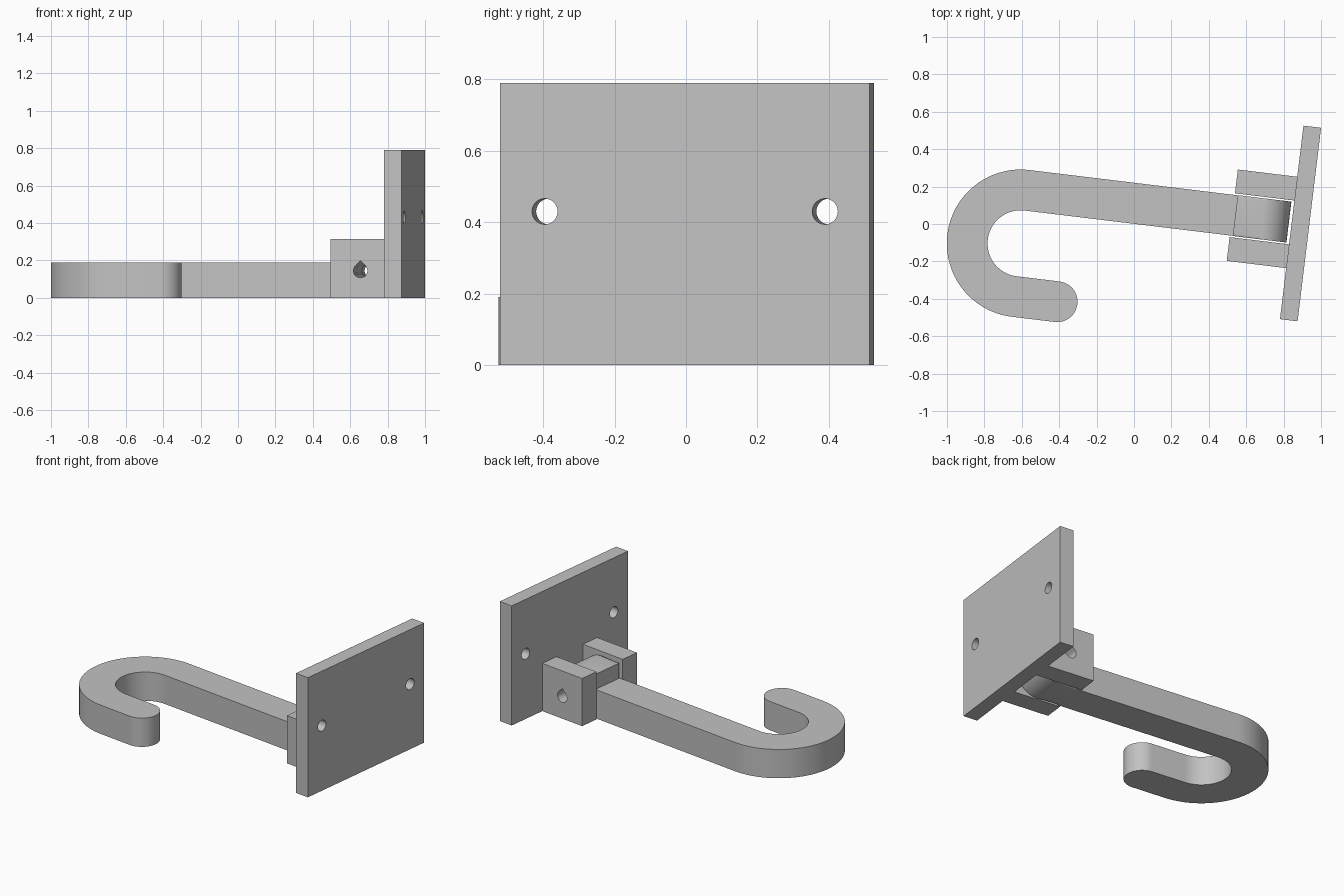
import bpy, bmesh
from math import radians, sin, cos, sqrt
from mathutils import Matrix

old = bpy.data.objects.get("Cube")
if old:
    bpy.data.objects.remove(old, do_unlink=True)

grey = bpy.data.materials.new("plain_grey")
grey.use_nodes = True
colour = (0.54, 0.54, 0.54, 1)
grey.diffuse_color = colour
grey.node_tree.nodes["Principled BSDF"].inputs["Base Color"].default_value = colour

TURN = Matrix.Rotation(radians(-6.92), 4, 'Z')  # whole hook is turned a little
MID = 0.11                                      # centre line of the arm
PIN_X, PIN_Z = 0.676, 0.145                     # hinge axis

# maps a flat profile point and a depth to a position
PLACE = {
    'X': lambda p, d: (d, p[0], p[1]),
    'Y': lambda p, d: (p[0], d, p[1]),
    'Z': lambda p, d: (p[0], p[1], d),
}


def arc(cx, cy, r, start, end, steps):
    angles = [radians(start + (end - start) * i / steps) for i in range(steps + 1)]
    return [(cx + r * cos(a), cy + r * sin(a)) for a in angles]


def rect(x0, x1, y0, y1):
    return [(x0, y0), (x1, y0), (x1, y1), (x0, y1)]


def prism(name, profile, lo, hi, axis, rim=0):
    """Extrude a profile along an axis, optionally rounding the end rims."""
    bm = bmesh.new()
    ends = [[bm.verts.new(PLACE[axis](p, d)) for p in profile] for d in (lo, hi)]
    caps = [bm.faces.new(e) for e in ends]
    n = len(profile)
    for i in range(n):
        j = (i + 1) % n
        bm.faces.new((ends[0][i], ends[0][j], ends[1][j], ends[1][i]))
    if rim:
        edges = [e for c in caps for e in c.edges]
        bmesh.ops.bevel(bm, geom=edges, offset=rim, segments=3, profile=0.5, affect='EDGES')
    bmesh.ops.recalc_face_normals(bm, faces=bm.faces)
    bm.transform(TURN)
    mesh = bpy.data.meshes.new(name)
    bm.to_mesh(mesh)
    bm.free()
    mesh.materials.append(grey)
    obj = bpy.data.objects.new(name, mesh)
    bpy.context.collection.objects.link(obj)
    return obj


def activate(obj):
    bpy.ops.object.select_all(action='DESELECT')
    obj.select_set(True)
    bpy.context.view_layer.objects.active = obj


def drill(obj, cutter):
    activate(obj)
    mod = obj.modifiers.new("hole", 'BOOLEAN')
    mod.operation = 'DIFFERENCE'
    mod.solver = 'EXACT'
    mod.object = cutter
    bpy.ops.object.modifier_apply(modifier=mod.name)


# wall plate with two screw holes
plate = prism("wall_plate", rect(MID - 0.521, MID + 0.521, 0, 0.79), 0.836, 0.931, 'X')
cutters = []
for side in (-1, 1):
    hole = prism("screw_cutter", arc(MID + side * 0.395, 0.43, 0.036, 0, 350, 35), 0.75, 1.05, 'X')
    drill(plate, hole)
    cutters.append(hole)

# hinge: two bracket lugs and a round-backed knuckle, sharing a teardrop pin hole
lugs = []
for name, lo, hi in (("back_lug", 0.118, 0.246), ("front_lug", -0.246, -0.118)):
    lugs.append(prism(name, rect(0.516, 0.837, 0, 0.315), MID + lo, MID + hi, 'Y'))
knuckle_shape = [(PIN_X - 0.144, 2 * PIN_Z), (PIN_X - 0.144, 0)]
knuckle_shape += arc(PIN_X, PIN_Z, PIN_Z, -90, 90, 32)
knuckle = prism("hinge_knuckle", knuckle_shape, MID - 0.11, MID + 0.11, 'Y', rim=0.012)

R = 0.0375
teardrop = [(PIN_X, PIN_Z + R * sqrt(2))] + arc(PIN_X, PIN_Z, R, 135, 405, 30)
pin_cutter = prism("pin_cutter", teardrop, -0.4, 0.6, 'Y')
cutters.append(pin_cutter)
for part in lugs + [knuckle]:
    drill(part, pin_cutter)

# hook arm: straight bar, half-turn bend and rounded tip
HALF, BEND = 0.109, 0.286
bend_x, bend_y = -0.589, MID - BEND
path = [(0.54, MID + HALF)]
path += arc(bend_x, bend_y, BEND + HALF, 90, 270, 48)
path += arc(-0.358, bend_y - BEND, HALF, -90, 90, 28)
path += arc(bend_x, bend_y, BEND - HALF, 270, 90, 40)
path += [(0.54, MID - HALF)]
arm = prism("hook_arm", path, 0, 0.19, 'Z')

for cutter in cutters:
    bpy.data.objects.remove(cutter, do_unlink=True)
for part in [plate, knuckle, arm] + lugs:
    activate(part)
    bpy.ops.object.shade_smooth_by_angle(angle=radians(30))
